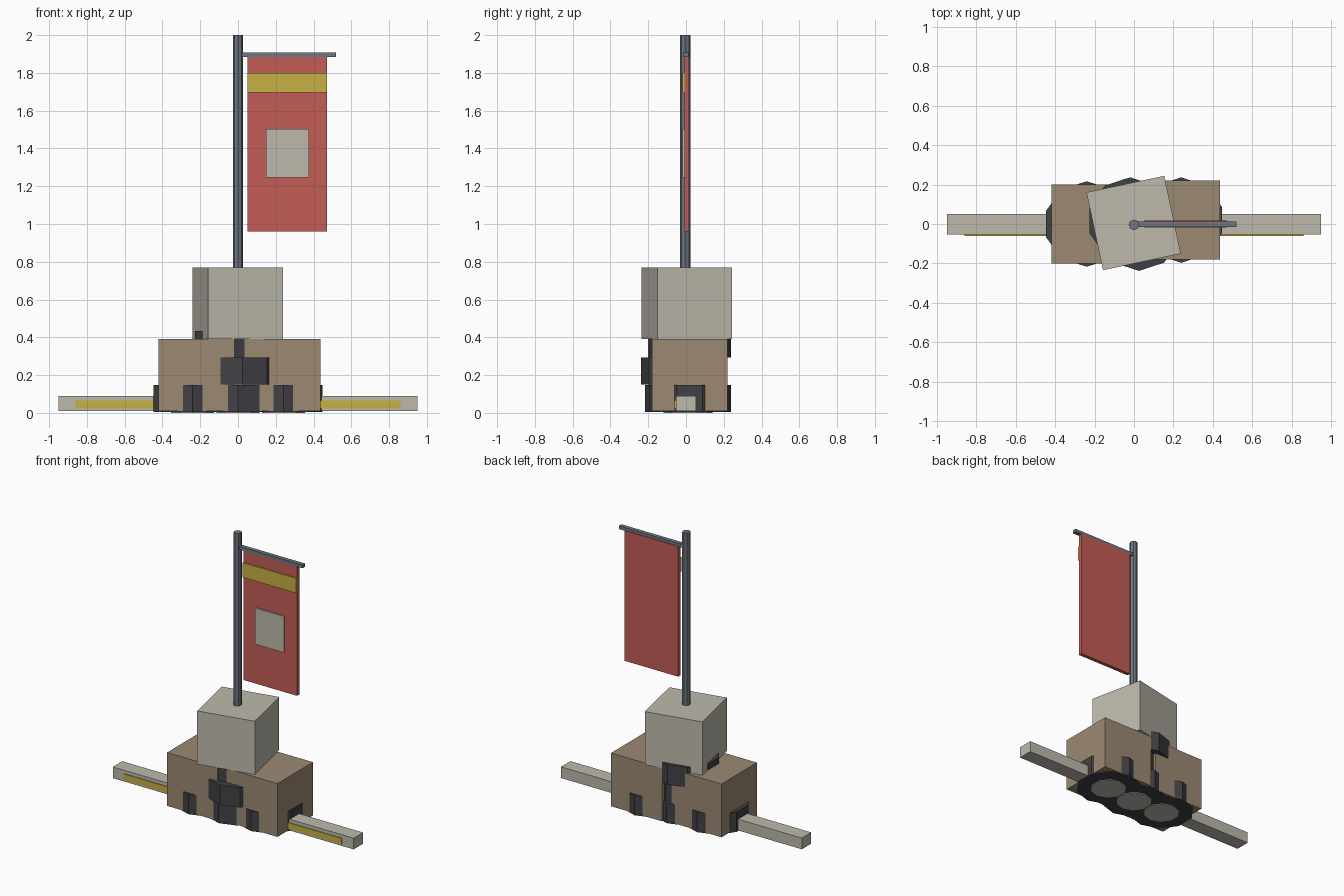
import bpy, math

if "Cube" in bpy.data.objects:
    bpy.data.objects.remove(bpy.data.objects["Cube"])


def material(name, rgb):
    m = bpy.data.materials.new(name)
    m.diffuse_color = (*rgb, 1)
    m.use_nodes = True
    m.node_tree.nodes["Principled BSDF"].inputs["Base Color"].default_value = m.diffuse_color
    return m


CONCRETE = material("pale concrete", (0.51, 0.485, 0.415))
BROWN = material("crate brown", (0.335, 0.25, 0.17))
RUBBER = material("dark rubber", (0.053, 0.053, 0.06))
STEEL = material("steel grey", (0.16, 0.185, 0.215))
RED = material("banner red", (0.55, 0.107, 0.093))
YELLOW = material("mustard yellow", (0.57, 0.44, 0.06))


def make(name, verts, faces, mat):
    me = bpy.data.meshes.new(name)
    me.from_pydata(verts, [], faces)
    me.materials.append(mat)
    ob = bpy.data.objects.new(name, me)
    bpy.context.collection.objects.link(ob)
    return ob


def prism(name, ring, z0, z1, mat):
    """Upright prism from a counter-clockwise outline."""
    n = len(ring)
    verts = [(x, y, z) for z in (z0, z1) for x, y in ring]
    faces = [(i, (i + 1) % n, n + (i + 1) % n, n + i) for i in range(n)]
    faces += [tuple(reversed(range(n))), tuple(range(n, 2 * n))]
    return make(name, verts, faces, mat)


def box(name, x, y, z, mat):
    ring = [(x[0], y[0]), (x[1], y[0]), (x[1], y[1]), (x[0], y[1])]
    return prism(name, ring, z[0], z[1], mat)


def cylinder(name, cx, cy, r, z0, z1, sides, mat):
    angles = [math.pi / 2 + math.tau * i / sides for i in range(sides)]
    ring = [(cx + r * math.cos(a), cy + r * math.sin(a)) for a in angles]
    return prism(name, ring, z0, z1, mat)


# low kerb beam with a painted stripe along its front
box("kerb_beam", (-0.95, 0.95), (-0.054, 0.052), (0.01, 0.09), CONCRETE)
box("kerb_stripe", (-0.86, 0.86), (-0.06, -0.053), (0.022, 0.066), YELLOW)

# stacked tyres: three on the ground, two more piled in the middle
tyres = [(-0.24, 0, 0.005), (0, 0, 0.005), (0.24, 0.02, 0.005),
         (0.025, -0.021, 0.15), (-0.02, 0.02, 0.292)]
for i, (x, y, z) in enumerate(tyres):
    cylinder(f"tyre_{i + 1}", x, y, 0.217, z, z + 0.142, 10, RUBBER)
    cylinder(f"tyre_hub_{i + 1}", x, y, 0.12, z - 0.005, z + 0.147, 10, CONCRETE)

# two crates with a narrow gap between them
box("left_crate", (-0.42, -0.02), (-0.2, 0.2), (0.01, 0.39), BROWN)
box("right_crate", (0.035, 0.437), (-0.18, 0.22), (0.01, 0.39), BROWN)

# twisted block on top
top = box("top_block", (-0.202, 0.202), (-0.202, 0.202), (0.39, 0.77), CONCRETE)
top.location = (-0.002, 0.005, 0)
top.rotation_euler.z = math.radians(12)

# pole and banner arm
cylinder("flag_pole", 0, -0.004, 0.027, 0.76, 2.0, 8, STEEL)
box("banner_arm", (0, 0.52), (-0.016, 0.013), (1.885, 1.908), STEEL)

# banner cloth with its sewn-on band and patch
box("banner", (0.05, 0.472), (-0.009, 0.017), (0.96, 1.888), RED)
box("banner_band", (0.05, 0.472), (-0.0185, -0.009), (1.695, 1.80), YELLOW)
box("banner_patch", (0.147, 0.375), (-0.0185, -0.009), (1.245, 1.503), CONCRETE)
